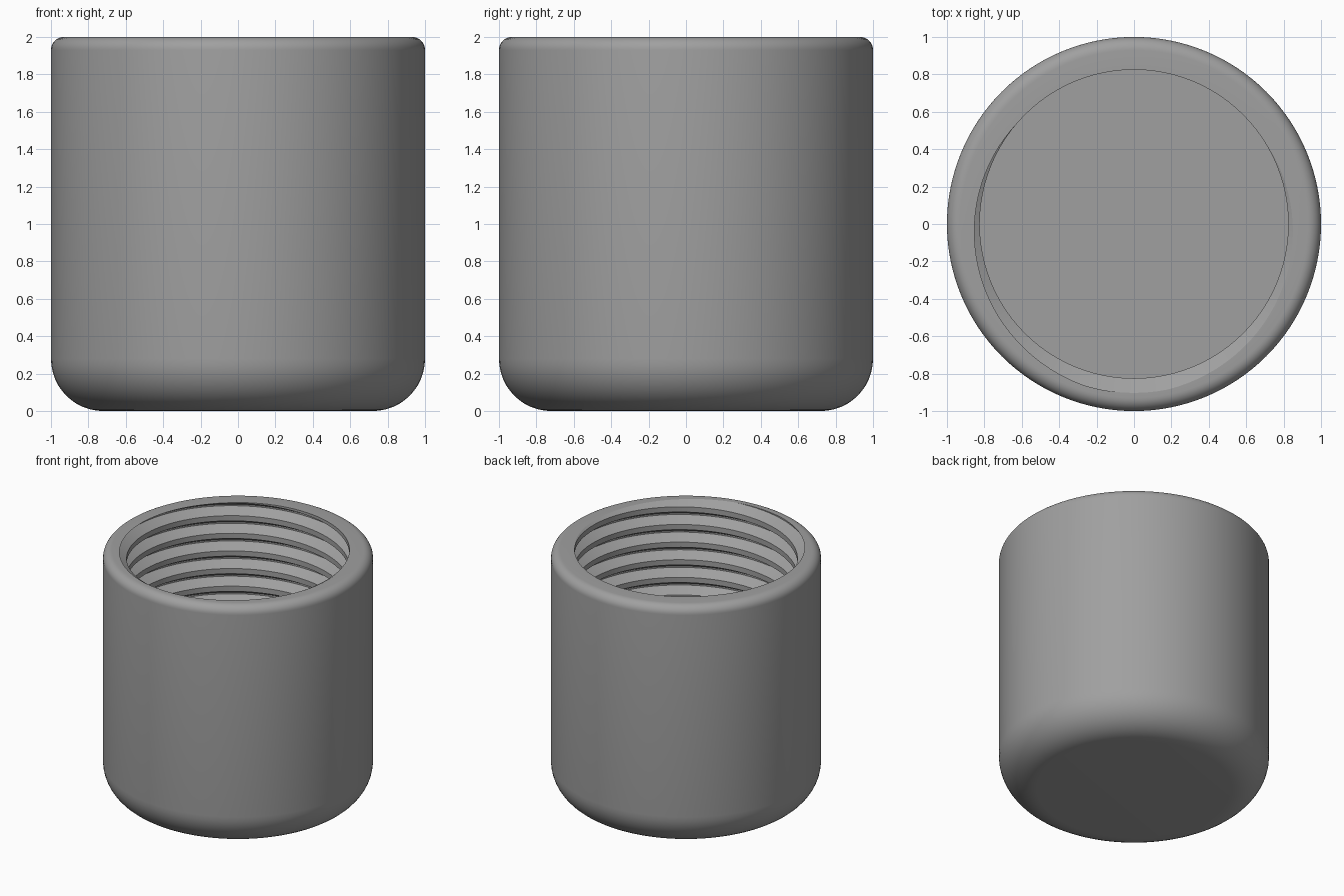
import bpy, bmesh, math

if "Cube" in bpy.data.objects:
    bpy.data.objects.remove(bpy.data.objects["Cube"])

MINOR, MAJOR = 0.825, 0.903      # thread radii
PITCH = 0.144
TOP, FLOOR = 2.0, 0.25           # rim height and inside floor height
SEG = 96

bm = bmesh.new()

# Internal right-handed thread: one groove profile (radius, height in pitches) swept up a helix
groove = [(MINOR, 0.0), (MAJOR, 0.313), (MAJOR, 0.393), (MINOR, 0.706)]
turns = math.ceil((TOP - FLOOR) / PITCH) + 5
start = TOP - PITCH * (0.706 + 140 / 360 + turns - 3)
cols = []
for k in range(turns * SEG):
    a = math.tau * k / SEG
    cols.append([bm.verts.new((r * math.cos(a), r * math.sin(a), start + PITCH * (h + k / SEG)))
                 for r, h in groove])
for k in range(len(cols) - 1):
    for j in range(3):
        bm.faces.new((cols[k][j], cols[k + 1][j], cols[k + 1][j + 1], cols[k][j + 1]))
    if k + SEG + 1 < len(cols):
        up, up2 = cols[k + SEG][0], cols[k + SEG + 1][0]
        bm.faces.new((cols[k][3], cols[k + 1][3], up2, up))

# Trim the thread at the rim and at the floor
for z, up in ((TOP, 1), (FLOOR, -1)):
    bmesh.ops.bisect_plane(bm, geom=bm.verts[:] + bm.edges[:] + bm.faces[:], dist=1e-5,
                           plane_co=(0, 0, z), plane_no=(0, 0, up), clear_outer=True)


def fill_at(z):
    """Close the open edges lying at height z with a flat face."""
    edges = [e for e in bm.edges if e.is_boundary and all(abs(v.co.z - z) < 1e-4 for v in e.verts)]
    bmesh.ops.triangle_fill(bm, edges=edges, use_beauty=True, normal=(0, 0, 1))


fill_at(FLOOR)


def arc(cr, cz, rad, a0, a1, n):
    """Profile points of a rounded corner."""
    return [(cr + rad * math.cos(math.radians(a0 + (a1 - a0) * i / n)),
             cz + rad * math.sin(math.radians(a0 + (a1 - a0) * i / n))) for i in range(n + 1)]


# Outer shell: broad rounded base, straight wall, small rounded rim
profile = arc(0.72, 0.28, 0.28, -90, 0, 12) + arc(0.93, 1.93, 0.07, 0, 90, 8)
N = 128
rings = [[bm.verts.new((r * math.cos(math.tau * i / N), r * math.sin(math.tau * i / N), z))
          for i in range(N)] for r, z in profile]
for lo, hi in zip(rings, rings[1:]):
    for i in range(N):
        j = (i + 1) % N
        bm.faces.new((lo[i], lo[j], hi[j], hi[i]))
bm.faces.new(rings[0][::-1])

# Flat rim between the shell and the thread opening
fill_at(TOP)
bmesh.ops.recalc_face_normals(bm, faces=bm.faces[:])

mesh = bpy.data.meshes.new("threaded_cap")
bm.to_mesh(mesh)
bm.free()
mesh.shade_smooth()
mesh.set_sharp_from_angle(angle=math.radians(25))

grey = bpy.data.materials.new("plain grey")
grey.diffuse_color = (0.35, 0.35, 0.35, 1)
grey.use_nodes = True
grey.node_tree.nodes["Principled BSDF"].inputs["Base Color"].default_value = grey.diffuse_color
mesh.materials.append(grey)
cap = bpy.data.objects.new("threaded_cap", mesh)
bpy.context.collection.objects.link(cap)
